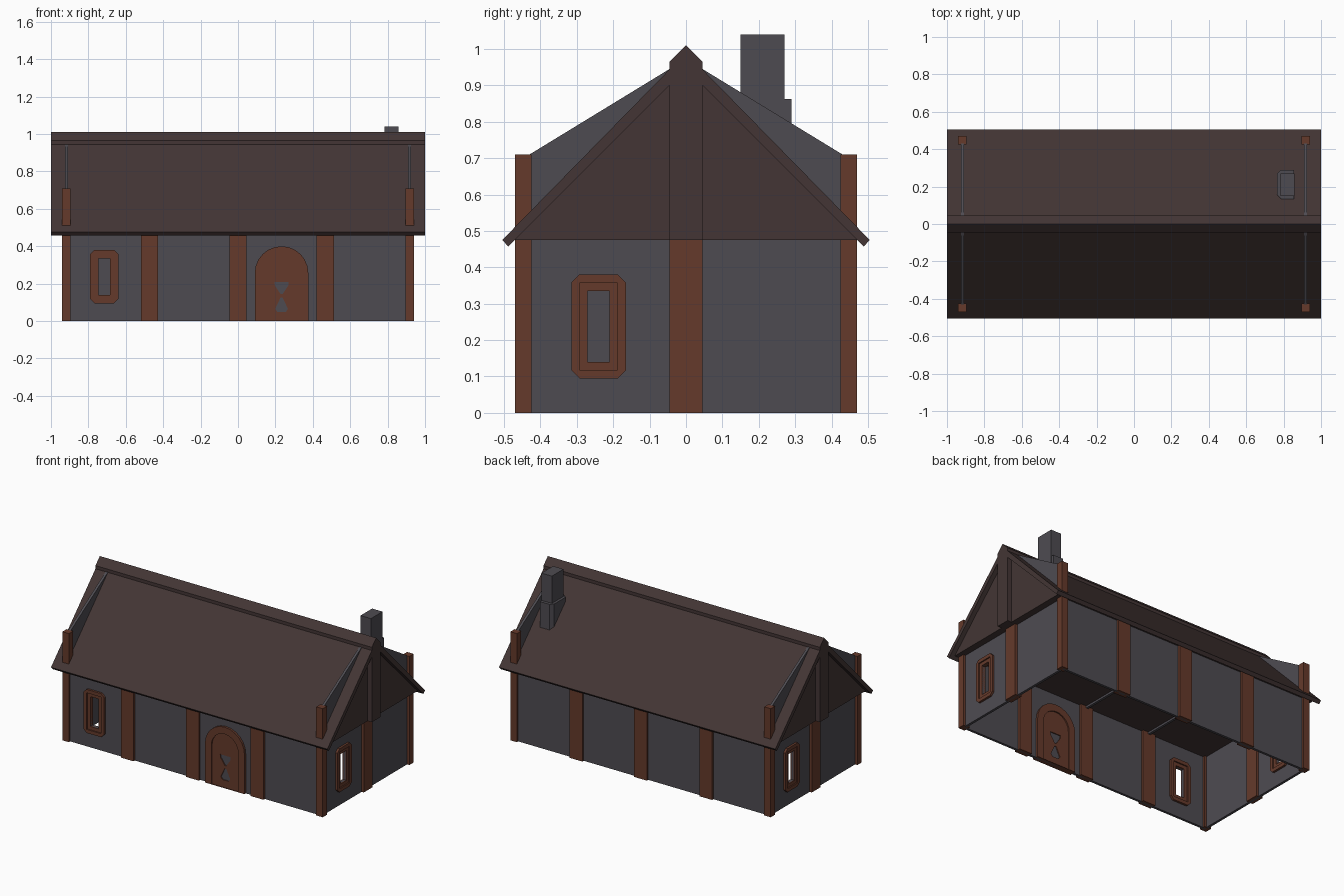
import bpy, math
from mathutils import Matrix, Vector

if "Cube" in bpy.data.objects:
    bpy.data.objects.remove(bpy.data.objects["Cube"])


def material(name, rgb):
    m = bpy.data.materials.new(name)
    m.diffuse_color = (*rgb, 1)
    m.use_nodes = True
    m.node_tree.nodes["Principled BSDF"].inputs["Base Color"].default_value = m.diffuse_color
    return m


STONE = material("grey stone", (0.076, 0.071, 0.083))
WOOD = material("red brown wood", (0.130, 0.042, 0.024))
ROOF = material("dark brown roof", (0.056, 0.036, 0.035))

# Local profile plane -> world: "x" profiles are (y, z), "y" are (x, z), "z" are (x, y)
AXES = {"x": ((0, 1, 0), (0, 0, 1), (1, 0, 0)),
        "y": ((1, 0, 0), (0, 0, 1), (0, -1, 0)),
        "z": ((1, 0, 0), (0, 1, 0), (0, 0, 1))}


def prism(name, loops, axis, lo, hi, mat):
    """Extrude closed outlines (inner outlines become holes) from lo to hi along an axis."""
    cu = bpy.data.curves.new(name, "CURVE")
    cu.dimensions = "2D"
    cu.fill_mode = "BOTH"
    cu.extrude = (hi - lo) / 2
    for pts in loops:
        s = cu.splines.new("POLY")
        s.points.add(len(pts) - 1)
        for p, (a, b) in zip(s.points, pts):
            p.co = (a, b, 0, 1)
        s.use_cyclic_u = True
    tmp = bpy.data.objects.new(name, cu)
    bpy.context.collection.objects.link(tmp)
    dg = bpy.context.evaluated_depsgraph_get()
    me = bpy.data.meshes.new_from_object(tmp.evaluated_get(dg))
    bpy.data.objects.remove(tmp)
    rot = Matrix(AXES[axis]).transposed().to_4x4()
    mid = Vector([(lo + hi) / 2 if axis == c else 0 for c in "xyz"])
    me.transform(Matrix.Translation(mid) @ rot)
    me.materials.clear()
    me.materials.append(mat)
    for p in me.polygons:
        p.material_index = 0
        p.use_smooth = False
    ob = bpy.data.objects.new(name, me)
    bpy.context.collection.objects.link(ob)
    return ob


def rect(a0, a1, b0, b1, c=0.0):
    """Rectangle outline, with optional cut corners."""
    if not c:
        return [(a0, b0), (a1, b0), (a1, b1), (a0, b1)]
    return [(a0 + c, b0), (a1 - c, b0), (a1, b0 + c), (a1, b1 - c),
            (a1 - c, b1), (a0 + c, b1), (a0, b1 - c), (a0, b0 + c)]


def box(name, x0, x1, y0, y1, z0, z1, mat):
    return prism(name, [rect(x0, x1, y0, y1)], "z", z0, z1, mat)


def arch(cx, r, spring, n=12):
    top = [(cx + r * math.cos(math.pi * i / n), spring + r * math.sin(math.pi * i / n))
           for i in range(n + 1)]
    return [(cx + r, 0)] + top + [(cx - r, 0)]


def opening(c, grow=0.0, cut=0.0):
    return rect(c - 0.03 - grow, c + 0.03 + grow, 0.14 - grow, 0.335 + grow, cut)


def window(name, c, axis, at):
    """Stepped frame that passes through the wall."""
    prism(name + "_outer_frame", [opening(c, 0.045, 0.022), opening(c, 0.022)],
          axis, at - 0.022, at + 0.022, WOOD)
    prism(name + "_inner_frame", [opening(c, 0.022), opening(c)],
          axis, at - 0.014, at + 0.014, WOOD)


# Long walls
WX, WY = 0.918, 0.448
prism("front_wall", [rect(-0.92, 0.92, 0, 0.49), opening(-0.715)], "y", -WY - 0.008, -WY + 0.008, STONE)
prism("back_wall", [rect(-0.92, 0.92, 0, 0.49)], "y", WY - 0.008, WY + 0.008, STONE)

# Gable walls, rising through the roof as thin fins
gable = [(-0.43, 0), (0.43, 0), (0.43, 0.71), (0.045, 0.945), (-0.045, 0.945), (-0.43, 0.71)]
for side, s in (("right", 1), ("left", -1)):
    prism(side + "_gable_wall", [gable, opening(-0.24 * s)], "x", s * WX - 0.008, s * WX + 0.008, STONE)
    window(side + "_window", -0.24 * s, "x", s * WX)
    x0, x1 = sorted((s * 0.895, s * 0.942))
    box(side + "_gable_post", x0, x1, -0.045, 0.045, 0, 0.475, WOOD)
    for face, t in (("front", -1), ("back", 1)):
        y0, y1 = sorted((t * 0.425, t * 0.47))
        box(f"{side}_{face}_corner_post", x0, x1, y0, y1, 0, 0.71, WOOD)
    # Upright on the gable board
    k0, k1 = sorted((s * 0.96, s * 1.0))
    box(side + "_king_post", k0, k1, -0.045, 0.045, 0.475, 0.95, ROOF)
window("front_window", -0.715, "y", -WY)

# Intermediate posts and ceiling ties
for i, x in enumerate((-0.473, 0, 0.467)):
    for face, t in (("front", -1), ("back", 1)):
        y0, y1 = sorted((t * 0.425, t * 0.47))
        box(f"{face}_post_{i + 1}", x - 0.046, x + 0.046, y0, y1, 0, 0.49, WOOD)
    box(f"ceiling_tie_{i + 1}", x - 0.008, x + 0.008, -0.44, 0.44, 0.462, 0.48, STONE)

# Arched door; its cut-outs show the wall behind
DX = 0.233
prism("door_surround", [arch(DX, 0.143, 0.257), arch(DX, 0.097, 0.257)], "y", -0.47, -0.426, WOOD)
upper_cut = [(DX - 0.038, 0.21), (DX - 0.036, 0.19), (DX - 0.006, 0.145), (DX + 0.006, 0.145),
             (DX + 0.036, 0.19), (DX + 0.038, 0.21)]
lower_cut = [(DX - 0.022, 0.048), (DX - 0.034, 0.065), (DX - 0.006, 0.125), (DX + 0.006, 0.125),
             (DX + 0.034, 0.065), (DX + 0.022, 0.048)]
prism("door", [arch(DX, 0.097, 0.257), upper_cut, lower_cut], "y", -0.462, -0.434, WOOD)

# Roof slopes, gable boards with ceiling, ridge cap
for face, t in (("front", -1), ("back", 1)):
    slab = [(0, 0.99), (0.505, 0.475), (0.488, 0.457), (0, 0.945)]
    prism(face + "_roof", [[(t * y, z) for y, z in slab]], "x", -1, 1, ROOF)
prism("gable_boards", [[(-0.47, 0.475), (0.47, 0.475), (0, 0.95)]], "x", -0.97, 0.97, ROOF)
prism("ridge_cap", [[(-0.045, 0.935), (0.045, 0.935), (0.045, 0.965), (0, 1.01), (-0.045, 0.965)]],
      "x", -1, 1, ROOF)

# Chimney: wide base with cut corners and a narrower stack
prism("chimney_base", [[(0.855, 0.135), (0.855, 0.29), (0.785, 0.29), (0.765, 0.27),
                        (0.765, 0.155), (0.785, 0.135)]], "z", 0.6, 0.862, STONE)
box("chimney_stack", 0.782, 0.857, 0.15, 0.27, 0.8, 1.04, STONE)
